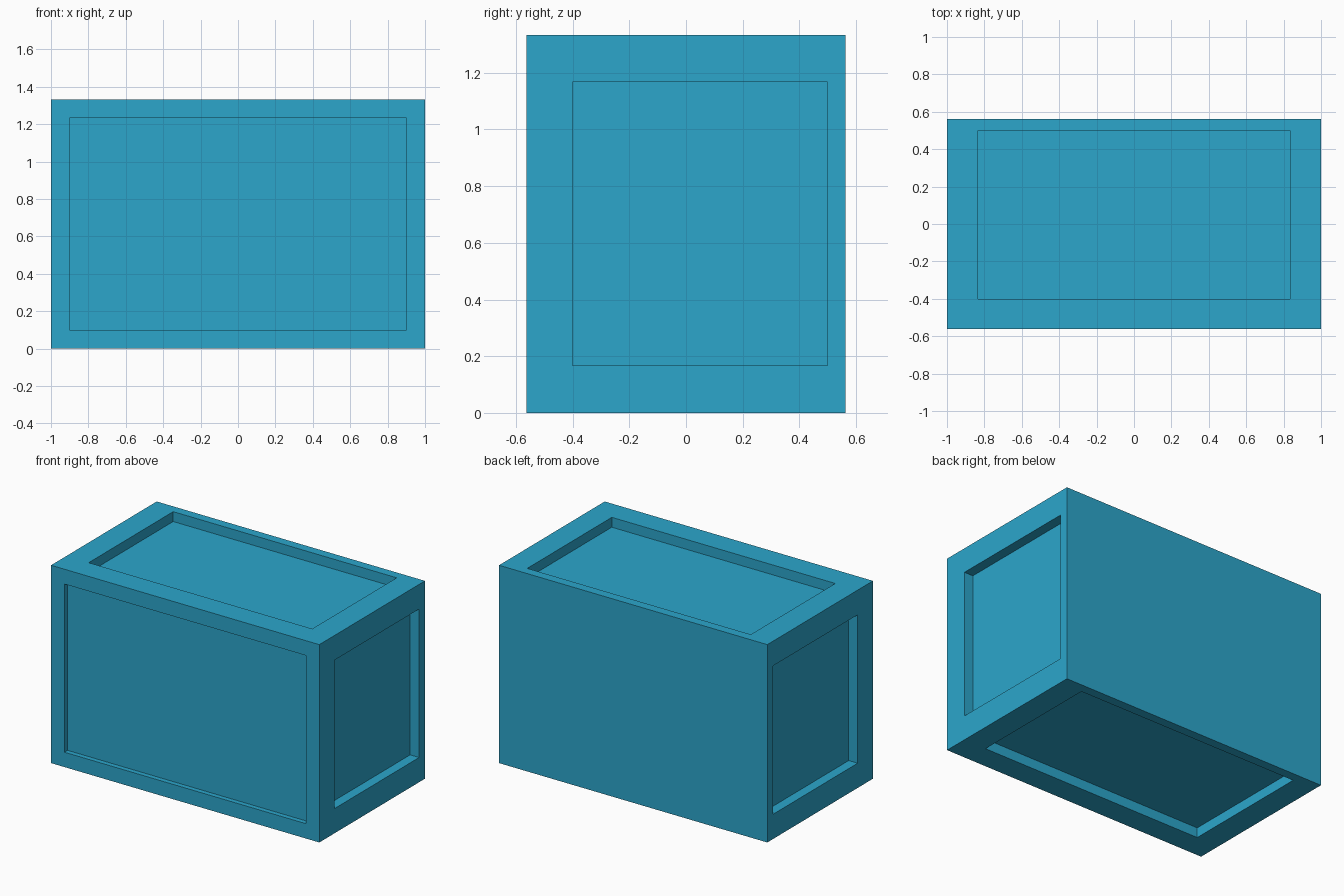
import bpy, bmesh
from mathutils import Vector

if "Cube" in bpy.data.objects:
    bpy.data.objects.remove(bpy.data.objects["Cube"])

W, D, H = 2.0, 1.125, 1.3333

# Solid block body
bm = bmesh.new()
bmesh.ops.create_cube(bm, size=1)
for v in bm.verts:
    v.co = Vector((v.co.x * W, v.co.y * D, (v.co.z + 0.5) * H))
bm.normal_update()


def recess(normal, low, high, depth):
    """Sink a rectangular panel, low..high bounds, into the face with this normal."""
    n = Vector(normal)
    face = max(bm.faces, key=lambda f: f.normal.dot(n) * 10 + f.calc_center_median().dot(n))
    mid = face.calc_center_median()
    for sink in (0, depth):
        bmesh.ops.inset_individual(bm, faces=[face], thickness=0.02)
        for v in face.verts:
            for i in range(3):
                if n[i]:
                    v.co[i] = mid[i] - n[i] * sink
                else:
                    v.co[i] = low[i] if v.co[i] < mid[i] else high[i]
    bm.normal_update()


# Shallow front panel, deeper side, top and bottom panels; back stays flat
recess((0, -1, 0), (-0.9, 0, 0.1), (0.9, 0, 1.2333), 0.0333)
for s in (-1, 1):
    recess((s, 0, 0), (0, -0.4, 0.1667), (0, 0.5, 1.1667), 0.0667)
    recess((0, 0, s), (-0.8333, -0.4, 0), (0.8333, 0.5, 0), 0.0667)

mesh = bpy.data.meshes.new("panelled_case")
bm.to_mesh(mesh)
bm.free()
case = bpy.data.objects.new("panelled_case", mesh)
bpy.context.collection.objects.link(case)

# Blue finish
mat = bpy.data.materials.new("blue")
mat.diffuse_color = (0.025, 0.38, 0.60, 1)
mat.use_nodes = True
mat.node_tree.nodes["Principled BSDF"].inputs["Base Color"].default_value = mat.diffuse_color
mesh.materials.append(mat)
